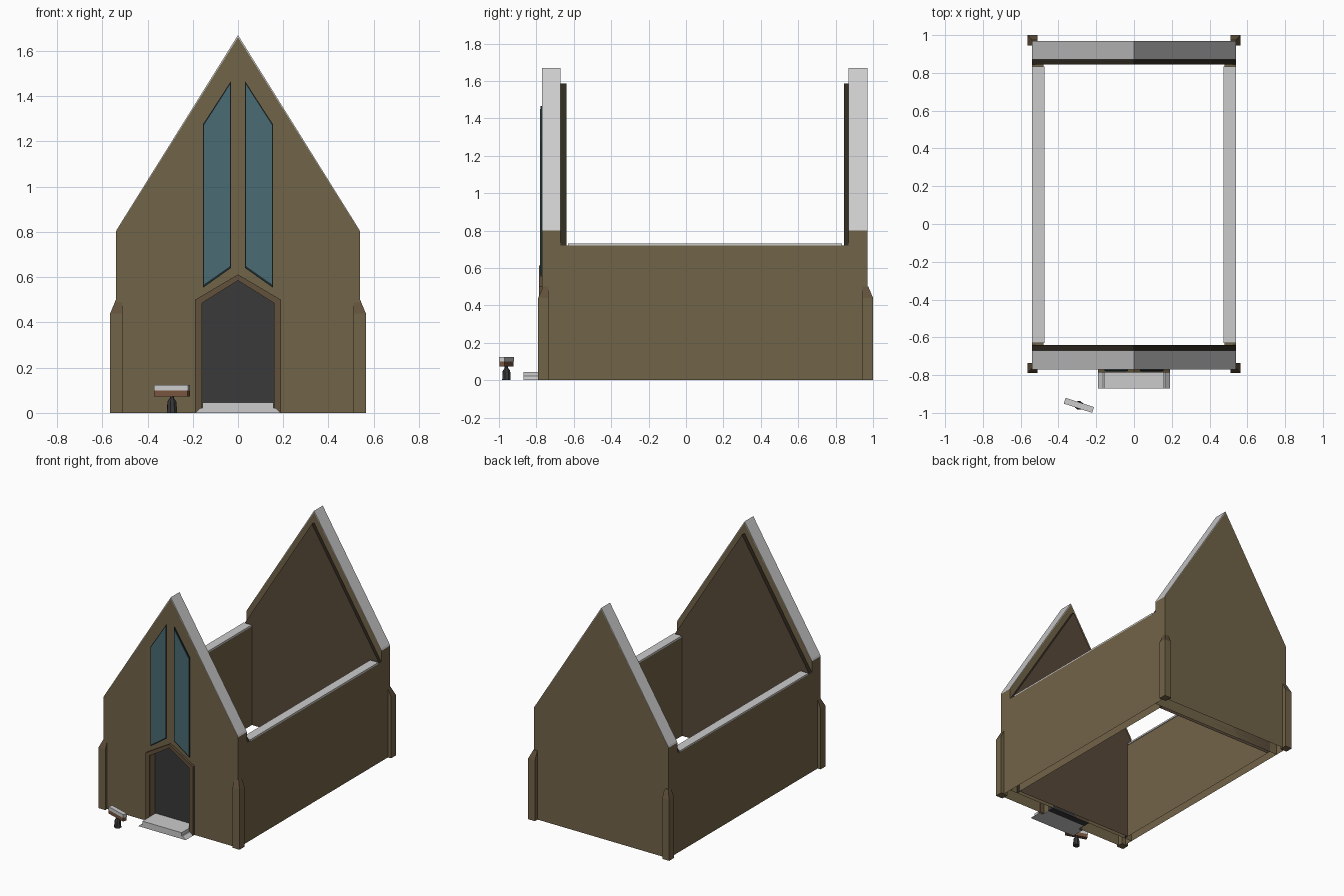
import bpy, bmesh
from math import radians
from mathutils import Matrix

if "Cube" in bpy.data.objects:
    bpy.data.objects.remove(bpy.data.objects["Cube"])


def material(name, rgb):
    m = bpy.data.materials.new(name)
    m.diffuse_color = (*rgb, 1)
    m.use_nodes = True
    m.node_tree.nodes["Principled BSDF"].inputs["Base Color"].default_value = m.diffuse_color
    return m


STONE = material("brown_stone", (0.167, 0.125, 0.064))
DARK = material("dark_brown", (0.095, 0.064, 0.040))
SHADE = material("shaded_edge", (0.030, 0.023, 0.014))
TRIM = material("trim_brown", (0.119, 0.082, 0.043))
GLASS = material("teal_glass", (0.068, 0.145, 0.168))
LEAD = material("dark_teal", (0.012, 0.025, 0.030))
BLACK = material("charcoal", (0.041, 0.041, 0.041))
WOOD = material("sign_wood", (0.185, 0.090, 0.049))


def finish(bm, name, mat=None):
    bmesh.ops.recalc_face_normals(bm, faces=bm.faces)
    me = bpy.data.meshes.new(name)
    bm.to_mesh(me)
    bm.free()
    ob = bpy.data.objects.new(name, me)
    bpy.context.collection.objects.link(ob)
    if mat:
        me.materials.append(mat)
    return ob


def prism(name, pts, y0, y1, mat=None):
    """Extrude an (x, z) outline from y0 to y1; stone shells are open underneath."""
    bm = bmesh.new()
    face = bm.faces.new([bm.verts.new((x, y0, z)) for x, z in pts])
    ext = bmesh.ops.extrude_face_region(bm, geom=[face])
    bmesh.ops.translate(bm, vec=(0, y1 - y0, 0),
                        verts=[v for v in ext["geom"] if isinstance(v, bmesh.types.BMVert)])
    if mat in (STONE, DARK):
        under = [f for f in bm.faces if all(v.co.z < 1e-4 for v in f.verts)]
        bmesh.ops.delete(bm, geom=under, context='FACES_ONLY')
    return finish(bm, name, mat)


def box(name, x0, x1, y0, y1, z0, z1, mat=None):
    return prism(name, [(x0, z0), (x1, z0), (x1, z1), (x0, z1)], y0, y1, mat)


def sym(half):
    """Complete a right-hand outline with its mirror image."""
    return half + [(-x, z) for x, z in reversed(half) if x > 0]


# Gable ends; the front one is notched for the doorway
roof = [(0.54, 0), (0.54, 0.80), (0, 1.66)]
door = [(0.16, 0), (0.16, 0.485), (0, 0.585)]
left_roof = [(-x, z) for x, z in reversed(roof[:2])]
left_door = [(-x, z) for x, z in door[:2]]
prism("front_gable", roof + left_roof + left_door + door[::-1], -0.77, -0.67, STONE)
prism("back_gable", sym(roof), 0.87, 0.97, STONE)

# Inner gable linings with shaded edges, and grey copings on the gable slopes
lining = sym([(0.48, 0), (0.48, 0.72), (0.54, 0.72), (0, 1.585)])
coping = [(0.54, 0.80), (0.535, 0.812), (0, 1.67), (-0.535, 0.812), (-0.54, 0.80), (0, 1.66)]
for end, y0, y1, l0, l1 in (("front", -0.77, -0.67, -0.67, -0.64),
                            ("back", 0.87, 0.97, 0.845, 0.87)):
    sheet = prism(end + "_lining", lining, l0, l1, DARK)
    sheet.data.materials.append(SHADE)
    for p in sheet.data.polygons:
        p.material_index = int(abs(p.normal.y) < 0.5)
    prism(end + "_gable_coping", coping, y0, y1)

# Side walls with grey tops, and corner buttresses with sloped caps
for side, s in (("right", 1), ("left", -1)):
    box(side + "_wall", 0.48 * s, 0.54 * s, -0.67, 0.87, 0, 0.72, STONE)
    box(side + "_wall_coping", 0.475 * s, 0.54 * s, -0.63, 0.835, 0.718, 0.73)
    for end, t, yc in (("front", -1, -0.79), ("back", 1, 1.0)):
        bm = bmesh.new()
        rings = []
        for z, inset in ((0, 0), (0.44, 0), (0.50, 0.025)):
            xo, yo = s * (0.565 - inset), yc - t * inset
            xi, yi = s * 0.51, yc - t * 0.055
            rings.append([bm.verts.new((x, y, z)) for x, y in
                          ((xo, yo), (xi, yo), (xi, yi), (xo, yi))])
        bm.faces.new(rings[0])
        bm.faces.new(rings[2])
        for a, b in zip(rings, rings[1:]):
            for i in range(4):
                j = (i + 1) % 4
                bm.faces.new((a[i], a[j], b[j], b[i]))
        buttress = finish(bm, f"{end}_{side}_buttress", STONE)
        buttress.data.materials.append(TRIM)
        for p in buttress.data.polygons:
            p.material_index = int(p.normal.z > 0.1)

    # Tall slanted window: dark frame and slightly prouder pane
    frame = [(0.032, 0.64), (0.155, 0.553), (0.155, 1.275), (0.032, 1.465)]
    pane = [(0.036, 0.648), (0.150, 0.568), (0.150, 1.272), (0.036, 1.450)]
    prism(side + "_window_frame", [(x * s, z) for x, z in frame], -0.778, -0.765, LEAD)
    prism(side + "_window_pane", [(x * s, z) for x, z in pane], -0.781, -0.765, GLASS)

# Doorway: surround, recessed door and step
outer = [(0.19, 0), (0.19, 0.50), (0, 0.612)]
left_outer = [(-x, z) for x, z in reversed(outer[:2])]
prism("door_surround", outer + left_outer + left_door + door[::-1], -0.787, -0.765, TRIM)
prism("door", sym(door), -0.72, -0.67, BLACK)
prism("door_step", sym([(0.19, 0), (0.165, 0.022), (0.157, 0.022), (0.157, 0.045)]),
      -0.87, -0.77)
box("threshold", -0.157, 0.157, -0.77, -0.72, 0, 0.045)

# Small sign: turned post, wooden board, sloped grey cap
spot = Matrix.Translation((-0.292, -0.96, 0)) @ Matrix.Rotation(radians(-18), 4, 'Z')
bm = bmesh.new()
for z, h, r1, r2 in ((0.025, 0.05, 0.024, 0.021), (0.0575, 0.015, 0.021, 0.010),
                     (0.07, 0.01, 0.010, 0.010)):
    bmesh.ops.create_cone(bm, cap_ends=True, segments=8, radius1=r1, radius2=r2,
                          depth=h, matrix=Matrix.Translation((0, 0, z)))
finish(bm, "sign_post", BLACK).matrix_world = spot
box("sign_board", -0.078, 0.078, -0.015, 0.015, 0.073, 0.10, WOOD).matrix_world = spot
box("sign_cap", -0.079, 0.079, -0.016, 0.016, 0.10, 0.124).matrix_world = spot
